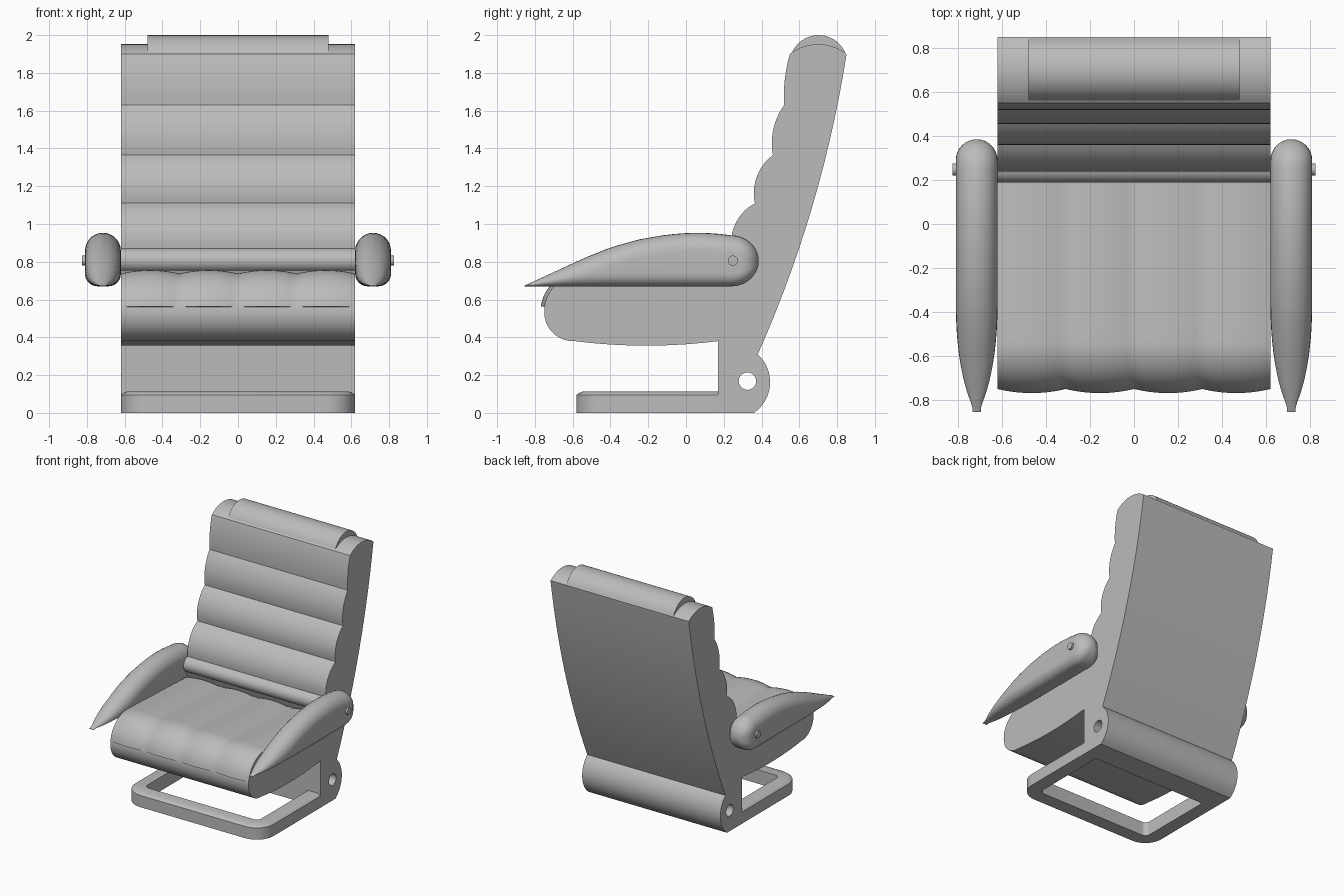
import bpy, bmesh, math
from mathutils import Vector

if "Cube" in bpy.data.objects:
    bpy.data.objects.remove(bpy.data.objects["Cube"])

grey = bpy.data.materials.new("soft grey")
grey.diffuse_color = (0.5, 0.5, 0.5, 1)
grey.use_nodes = True
grey.node_tree.nodes["Principled BSDF"].inputs["Base Color"].default_value = grey.diffuse_color
HALF = 0.62  # half width of chair body


def finish(name, bm, angle=35):
    bmesh.ops.recalc_face_normals(bm, faces=bm.faces)
    me = bpy.data.meshes.new(name)
    bm.to_mesh(me)
    bm.free()
    me.materials.append(grey)
    ob = bpy.data.objects.new(name, me)
    bpy.context.collection.objects.link(ob)
    smooth(ob, angle)
    return ob


def smooth(ob, angle=35):
    bpy.ops.object.select_all(action='DESELECT')
    ob.select_set(True)
    bpy.context.view_layer.objects.active = ob
    bpy.ops.object.shade_smooth_by_angle(angle=math.radians(angle))


def arc(p, q, sag, n=10):
    """Circular arc p..q bulging to the left of travel by sag; q is left out."""
    p, q = Vector(p), Vector(q)
    d = q - p
    side = Vector((-d.y, d.x)).normalized()
    half = d.length / 2
    if abs(sag) < 1e-4:
        return [p]
    r = (half * half + sag * sag) / (2 * sag)
    c = (p + q) / 2 + side * (sag - r)
    a = 2 * math.atan(sag / half)
    return [c + (-d.normalized() * math.sin(a * (1 - 2 * i / n))
                 + side * math.cos(a * (1 - 2 * i / n))) * r for i in range(n)]


def prism(name, profile, x0, x1):
    """Side profile (y, z) extruded across x."""
    bm = bmesh.new()
    f = bm.faces.new([bm.verts.new((x0, y, z)) for y, z in profile])
    ext = bmesh.ops.extrude_face_region(bm, geom=[f])
    bmesh.ops.translate(bm, vec=(x1 - x0, 0, 0),
                        verts=[v for v in ext["geom"] if isinstance(v, bmesh.types.BMVert)])
    return finish(name, bm)


def loft(name, rings, angle=35):
    """Skin between closed rings and cap both ends."""
    bm = bmesh.new()
    vs = [[bm.verts.new(p) for p in r] for r in rings]
    n = len(rings[0])
    for a, b in zip(vs, vs[1:]):
        for i in range(n):
            bm.faces.new((a[i], a[(i + 1) % n], b[(i + 1) % n], b[i]))
    bm.faces.new(vs[0])
    bm.faces.new(vs[-1])
    return finish(name, bm, angle)


# Seat and backrest shell: counter-clockwise travel, so outward is negative sag
shell = arc((0.38, 0.31), (0.85, 1.9), -0.055, 14)
shell += arc((0.85, 1.9), (0.55, 1.9), -0.052, 14)
folds = [(0.55, 1.9), (0.52, 1.63), (0.46, 1.365), (0.365, 1.11), (0.24, 0.87), (0.24, 0.745)]
for p, q, s in zip(folds, folds[1:], (0.012, 0.028, 0.04, 0.042, 0.052)):
    shell += arc(p, q, -s)
shell += [Vector((0.24, 0.705))]
shell += arc((-0.53, 0.735), (-0.748, 0.56), -0.055)
shell += arc((-0.748, 0.56), (-0.59, 0.38), -0.058)
shell += arc((-0.59, 0.38), (0.17, 0.38), -0.024, 12)
shell += [Vector((0.17, 0.38)), Vector((0.17, 0.31))]
prism("seat_and_back", shell, -HALF, HALF)

# Head roll, raised between the shoulders
c, r = Vector((0.702, 1.847)), 0.153
roll = [c + r * Vector((math.cos(t), math.sin(t)))
        for t in (math.radians(19 + 150 * i / 20) for i in range(21))]
prism("head_roll", roll + [Vector((0.56, 1.8)), Vector((0.82, 1.8))], -0.48, 0.48)

# Seat cushion with four padded lobes running front to back
path = [Vector((0.22 - 0.75 * i / 6, 0.7055 + 0.0295 * i / 6)) for i in range(6)]
path += arc((-0.53, 0.735), (-0.748, 0.56), -0.055, 12) + [Vector((-0.748, 0.56))]
rings = []
for i, p in enumerate(path):
    t = (path[min(i + 1, len(path) - 1)] - path[max(i - 1, 0)]).normalized()
    nrm = Vector((t.y, -t.x))
    if nrm.y < 0 and nrm.x > 0:
        nrm = -nrm
    if nrm.x > 0.5 or (abs(nrm.x) < 0.5 and nrm.y < 0):
        nrm = -nrm
    ring = []
    for k in range(41):
        u = (k % 10) / 5 - 1
        q = p + nrm * (0.002 + 0.019 * (1 - u * u))
        ring.append((-HALF + 2 * HALF * k / 40, q.x, q.y))
    q = p - nrm * 0.015
    ring += [(HALF, q.x, q.y), (-HALF, q.x, q.y)]
    rings.append(ring)
loft("seat_cushion", rings, 40)

# Hinge post under the seat, with a hole bored across its full width
post = [Vector((0.17, 0)), Vector((0.36, 0))]
post += arc((0.36, 0), (0.38, 0.31), -0.075, 16)[1:]
post += [Vector((0.38, 0.31)), Vector((0.17, 0.31))]
post_ob = prism("hinge_post", post, -HALF, HALF)
bore = prism("bore_cutter", [Vector((0.325 + 0.046 * math.cos(a), 0.168 + 0.046 * math.sin(a)))
                             for a in (i * math.tau / 32 for i in range(32))], -1, 1)
mod = post_ob.modifiers.new("bore", 'BOOLEAN')
mod.operation, mod.object, mod.solver = 'DIFFERENCE', bore, 'EXACT'
bpy.context.view_layer.objects.active = post_ob
bpy.ops.object.modifier_apply(modifier=mod.name)
bpy.data.objects.remove(bore)
smooth(post_ob)

# Base frame: rail section swept round a U with rounded front corners
R, FRONT, BACK = 0.15, -0.58, 0.18
section = [(0, 0), (0, 0.095), (0.012, 0.105), (0.03, 0.112), (0.11, 0.112), (0.11, 0)]
stations = [(-HALF, BACK, -1, 0, 0)]
for sx, start in ((-1, 180), (1, 270)):
    for i in range(11):
        a = math.radians(start + 9 * i)
        stations.append((sx * (HALF - R), FRONT + R, math.cos(a), math.sin(a), R))
stations.append((HALF, BACK, 1, 0, 0))
loft("base_frame", [[(x + nx * (rad - d), y + ny * (rad - d), z) for d, z in section]
                    for x, y, nx, ny, rad in stations], 40)


# Armrests: rounded sections lofted from pointed tip to round heel
TOP = [(-0.855, 0.674), (-0.7, 0.745), (-0.55, 0.815), (-0.4, 0.876), (-0.25, 0.918),
       (-0.1, 0.944), (0.03, 0.954), (0.15, 0.951), (0.24, 0.94)]


def top_height(y):
    for (a, za), (b, zb) in zip(TOP, TOP[1:]):
        if y <= b:
            return za + (zb - za) * (y - a) / (b - a)
    return TOP[-1][1]


def arm_section(cx, y):
    w, lo, hi = 0.095, 0.67, top_height(y)
    if y < -0.35:  # tapering tip
        w *= max(0.12, 1 - ((-0.35 - y) / 0.505) ** 2.2) ** 0.75
    if y > 0.24:  # rounded heel
        h = math.sqrt(max(0.0004, 1 - ((y - 0.24) / 0.145) ** 2))
        lo, hi = 0.805 - 0.135 * h, 0.805 + 0.135 * h
    if y > 0.29:
        w *= math.sqrt(max(0.0025, 1 - ((y - 0.29) / 0.095) ** 2))
    rt = min(w, (hi - lo) * 0.58)
    rb = min(w * 0.7, (hi - lo) * 0.4)
    ring = []
    for start, sx, zc, rx, rz in ((0, 1, hi - rt, w, rt), (90, -1, hi - rt, w, rt),
                                  (180, -1, lo + rb, w * 0.7, rb), (270, 1, lo + rb, w * 0.7, rb)):
        for i in range(8):
            a = math.radians(start + 90 * i / 7 * 0.999)
            ring.append((cx + sx * (w - rx) + rx * math.cos(a), y, zc + rz * math.sin(a)))
    return ring


ys = [-0.855 + 0.365 * (i / 10) ** 1.3 for i in range(10)]
ys += [-0.49 + 0.73 * i / 12 for i in range(13)]
ys += [0.24 + 0.145 * math.sin(math.pi / 2 * i / 10) for i in range(1, 11)]
for sx, side in ((-1, "left"), (1, "right")):
    loft("armrest_" + side, [arm_section(sx * 0.715, y) for y in ys], 50)
    # Pivot pin through the heel of the armrest
    prism("pivot_pin_" + side, [Vector((0.248 + 0.027 * math.cos(a), 0.806 + 0.027 * math.sin(a)))
                                for a in (i * math.tau / 24 for i in range(24))],
          sx * 0.6, sx * 0.825)
